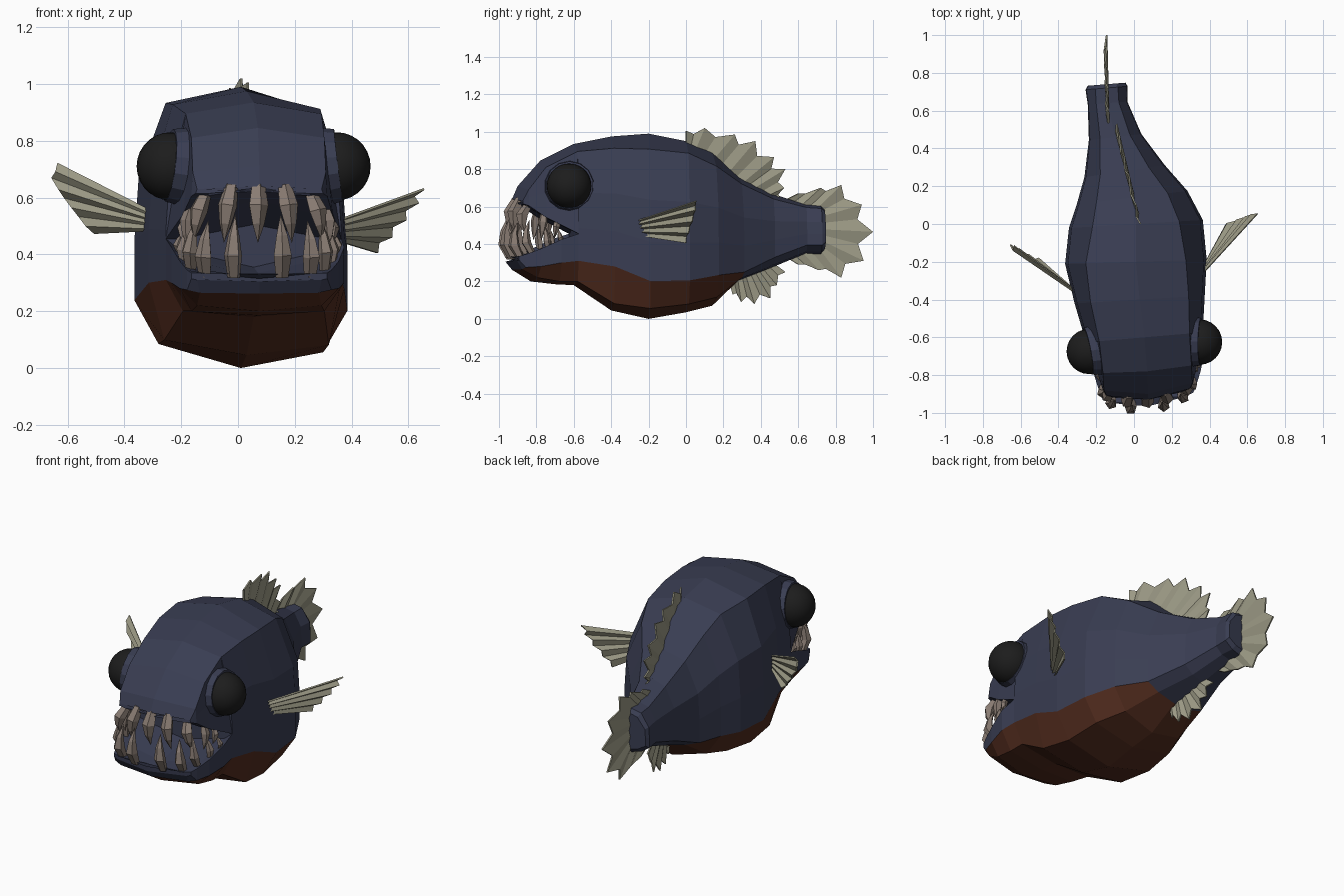
import bpy, bmesh, math
from mathutils import Vector, Matrix


def material(name, rgb):
    m = bpy.data.materials.new(name)
    m.diffuse_color = (*rgb, 1)
    return m


SKIN = material("skin_blue", (0.041, 0.047, 0.085))
BELLY = material("belly_brown", (0.085, 0.025, 0.013))
FIN = material("fin_olive", (0.33, 0.32, 0.235))
TOOTH = material("tooth_bone", (0.25, 0.20, 0.17))
EYE = material("eye_black", (0.012, 0.012, 0.012))


def finish(name, bm, mats, smooth=False):
    bmesh.ops.recalc_face_normals(bm, faces=bm.faces)
    me = bpy.data.meshes.new(name)
    for f in bm.faces:
        f.smooth = smooth
    bm.to_mesh(me)
    bm.free()
    for m in mats:
        me.materials.append(m)
    ob = bpy.data.objects.new(name, me)
    bpy.context.collection.objects.link(ob)
    return ob


def place(u, y, z, cx=0.07, yaw=0.085):
    """Point at sideways offset u on the gently bent body axis."""
    return Vector((cx + u * math.cos(yaw), y + u * math.sin(yaw), z))


def loft(name, rings, belly_from, belly_rings, caps):
    """rings: (y, cx, yaw, bow, roll, half profile of (u, z) from top to bottom)"""
    bm = bmesh.new()
    loops = []
    for y, cx, yaw, bow, roll, half in rings:
        full = half + [(-u, z) for u, z in reversed(half[1:-1])]
        loops.append([bm.verts.new(place(u, y + bow * u * u, z - roll * u, cx, yaw)) for u, z in full])
    n = len(loops[0])
    for j in range(len(loops) - 1):
        for i in range(n):
            k = (i + 1) % n
            f = bm.faces.new((loops[j][i], loops[j][k], loops[j + 1][k], loops[j + 1][i]))
            f.material_index = int(belly_from <= i < n - belly_from and j < belly_rings)
    for c in caps:
        bm.faces.new(loops[c])
    return finish(name, bm, (SKIN, BELLY))


# Body: y, centre x, yaw, roll, top z, top half width, corner z, half width, belly line z, low half width, low z, bottom z
body = [
    (-0.60, 0.055, 0.085, 0, 0.935, 0.24, 0.895, 0.31, 0.31, 0.25, 0.20, 0.18),
    (-0.40, 0.03, 0.06, 0.03, 0.975, 0.26, 0.92, 0.345, 0.29, 0.29, 0.09, 0.045),
    (-0.20, 0.01, 0.03, 0.05, 0.99, 0.265, 0.92, 0.375, 0.22, 0.29, 0.07, 0.00),
    (0.00, 0.01, 0.06, 0.04, 0.95, 0.23, 0.895, 0.355, 0.22, 0.27, 0.09, 0.035),
    (0.14, -0.01, 0.12, 0.02, 0.89, 0.19, 0.82, 0.295, 0.24, 0.21, 0.12, 0.07),
    (0.28, -0.05, 0.15, 0, 0.76, 0.13, 0.72, 0.215, 0.25, 0.13, 0.22, 0.205),
    (0.46, -0.10, 0.12, 0, 0.67, 0.08, 0.64, 0.14, 0.33, 0.08, 0.29, 0.275),
    (0.64, -0.14, 0.08, 0, 0.61, 0.06, 0.595, 0.105, 0.395, 0.06, 0.36, 0.35),
    (0.72, -0.145, 0.08, 0, 0.605, 0.06, 0.59, 0.112, 0.395, 0.06, 0.36, 0.345),
    (0.74, -0.145, 0.08, 0, 0.585, 0.05, 0.57, 0.10, 0.41, 0.05, 0.38, 0.37),
]
loft("body", [(y, cx, yaw, 0, roll, [(0, zt), (a, zc), (w * 0.96, zc * 0.62 + zb * 0.38),
                                     (w, zc * 0.3 + zb * 0.7), (w, zb), (b, zl), (0, z0)])
              for y, cx, yaw, roll, zt, a, zc, w, zb, b, zl, z0 in body], 4, 5, (0, -1))

# Upper head: y, centre x, bow, top z, top half width, corner z, half width, lip z, palate rise
upper = [
    (-0.60, 0.055, 0, 0.935, 0.24, 0.895, 0.31, 0.455, 0.05),
    (-0.78, 0.07, 0.2, 0.845, 0.235, 0.81, 0.265, 0.54, 0.05),
    (-0.90, 0.075, 0.7, 0.71, 0.235, 0.69, 0.24, 0.605, 0.03),
    (-0.93, 0.075, 0.8, 0.64, 0.22, 0.63, 0.225, 0.615, 0.005),
]
loft("upper_head", [(y, cx, 0.085, bow, 0, [(0, zt), (a, zc), ((a + w) / 2, (zc + lip) / 2),
                                            (w, lip), (w - 0.05, lip), (0, lip + rise)])
                    for y, cx, bow, zt, a, zc, w, lip, rise in upper], 9, 0, (-1,))

# Lower jaw: y, centre x, bow, lip z, floor drop, half width, belly line z, low half width, low z, bottom z
lower = [
    (-0.60, 0.055, 0, 0.455, 0.10, 0.31, 0.31, 0.25, 0.20, 0.18),
    (-0.70, 0.07, 0.1, 0.425, 0.09, 0.305, 0.30, 0.235, 0.20, 0.185),
    (-0.83, 0.075, 0.4, 0.375, 0.06, 0.28, 0.28, 0.22, 0.22, 0.20),
    (-0.93, 0.075, 0.8, 0.345, 0.03, 0.255, 0.275, 0.21, 0.265, 0.262),
    (-0.965, 0.075, 0.9, 0.335, 0.005, 0.24, 0.315, 0.22, 0.31, 0.305),
]
loft("lower_jaw", [(y, cx, 0.085, bow, 0, [(0, lip - dr), (w - 0.05, lip - dr * 0.4), (w, lip),
                                           (w, zb), (b, zl), (0, z0)])
                   for y, cx, bow, lip, dr, w, zb, b, zl, z0 in lower], 3, 3, (-1,))

# Eyes and their raised sockets
for side, label in ((1, "right"), (-1, "left")):
    bm = bmesh.new()
    bmesh.ops.create_uvsphere(bm, u_segments=24, v_segments=14, radius=0.12,
                              matrix=Matrix.Translation(place(side * 0.293, -0.65, 0.71, 0.055)))
    finish(label + "_eye", bm, (EYE,), True)
    bm = bmesh.new()
    axis = Vector((side, -0.1 + 0.085 * side, 0.12))
    rot = axis.to_track_quat('Z', 'Y').to_matrix().to_4x4()
    bmesh.ops.create_cone(bm, segments=14, radius1=0.142, radius2=0.128, depth=0.075, cap_ends=True,
                          matrix=Matrix.Translation(place(side * 0.262, -0.645, 0.71, 0.055)) @ rot)
    finish(label + "_eye_socket", bm, (SKIN,))


# Teeth: five-sided spikes that swell just above the root, then taper
def tooth(bm, root, tip, r, bulge):
    axis = tip - root
    rot = axis.to_track_quat('Z', 'Y')
    loops = []
    for t, s, out in ((-0.08, 0.7, 0), (0.3, 1.0, 1), (0.65, 0.62, 0.8)):
        c = root + axis * t + bulge * out
        loops.append([bm.verts.new(c + rot @ Vector((math.cos(k * math.tau / 5), math.sin(k * math.tau / 5), 0)) * r * s)
                      for k in range(5)])
    top = bm.verts.new(tip)
    for k in range(5):
        m = (k + 1) % 5
        for lo, hi in zip(loops, loops[1:]):
            bm.faces.new((lo[k], lo[m], hi[m], hi[k]))
        bm.faces.new((loops[2][k], loops[2][m], top))
    bm.faces.new(loops[0])


def tooth_row(name, specs):
    """specs: root u, root y, root z, tip u, tip z, radius; repeated on both sides"""
    bm = bmesh.new()
    for u, y, z, ut, zt, r in specs:
        for s in ((1, -1) if u else (1,)):
            tooth(bm, place(s * u, y, z), place(s * ut, y - 0.015, zt), r,
                  Vector((s * u * 0.05, -0.03 if y < -0.83 else 0, 0)))
    finish(name, bm, (TOOTH,))


tooth_row("upper_teeth", [(0, -0.905, 0.63, 0, 0.44, 0.037), (0.095, -0.895, 0.63, 0.12, 0.44, 0.035),
                          (0.19, -0.86, 0.60, 0.225, 0.45, 0.033), (0.235, -0.78, 0.56, 0.245, 0.42, 0.026),
                          (0.255, -0.71, 0.52, 0.255, 0.43, 0.020)])
tooth_row("lower_teeth", [(0.085, -0.935, 0.335, 0.08, 0.54, 0.033), (0.185, -0.90, 0.335, 0.175, 0.52, 0.032),
                          (0.235, -0.84, 0.355, 0.215, 0.53, 0.027), (0.26, -0.76, 0.38, 0.24, 0.50, 0.022),
                          (0.275, -0.69, 0.41, 0.26, 0.48, 0.016)])


# Fins: rays joined by a pleated, notched web
def fin(name, rays, pleat, notch):
    bm = bmesh.new()
    rays = [(Vector(b), Vector(t)) for b, t in rays]
    cols = []
    for i, (b, t) in enumerate(rays):
        cols.append((b, t))
        if i < len(rays) - 1:
            b2, t2 = rays[i + 1]
            mb, mt = (b + b2) / 2, (t + t2) / 2
            nrm = (t - b).cross(t2 - t).normalized() * pleat
            cols.append((mb + nrm * 0.5, mt + (mb - mt) * notch + nrm))
    verts = [(bm.verts.new(b), bm.verts.new(t)) for b, t in cols]
    for p, q in zip(verts, verts[1:]):
        bm.faces.new((p[0], p[1], q[1], q[0]))
    ob = finish(name, bm, (FIN,))
    mod = ob.modifiers.new("thickness", 'SOLIDIFY')
    mod.thickness = 0.008
    mod.offset = 0


def median_fin(name, outline, x_at, notch):
    fin(name, [((x_at(by), by, bz), (x_at(ty), ty, tz)) for by, bz, ty, tz in outline], 0.014, notch)


median_fin("dorsal_fin", [(0.0, 0.90, 0.0, 1.005), (0.04, 0.88, 0.10, 1.02), (0.12, 0.82, 0.26, 0.985),
                          (0.20, 0.75, 0.37, 0.95), (0.27, 0.70, 0.47, 0.865),
                          (0.32, 0.67, 0.53, 0.80), (0.40, 0.64, 0.525, 0.70), (0.46, 0.63, 0.50, 0.65)],
           lambda y: 0.035 - 0.24 * y, 0.2)
median_fin("anal_fin", [(0.22, 0.25, 0.25, 0.13), (0.27, 0.25, 0.295, 0.09), (0.31, 0.26, 0.365, 0.08),
                        (0.35, 0.28, 0.45, 0.11), (0.39, 0.29, 0.485, 0.18), (0.45, 0.31, 0.53, 0.25)],
           lambda y: -0.01 - 0.2 * y, 0.2)
median_fin("tail_fin", [(0.50, 0.62, 0.60, 0.67), (0.60, 0.59, 0.72, 0.70), (0.69, 0.58, 0.83, 0.715),
                        (0.70, 0.54, 0.94, 0.61), (0.70, 0.48, 1.0, 0.465), (0.70, 0.43, 0.95, 0.31),
                        (0.70, 0.39, 0.83, 0.22), (0.61, 0.37, 0.71, 0.26), (0.52, 0.34, 0.60, 0.29)],
           lambda y: -0.12 - 0.025 * y, 0.2)


# Side fins, swept back and up: base point, base height, ray tips
def side_fin(name, x, y, z, height, tips):
    fin(name, [((x, y, z - height * i / (len(tips) - 1)), t) for i, t in enumerate(tips)], 0.018, 0.04)


side_fin("right_pectoral_fin", 0.34, -0.29, 0.515, 0.065,
         [(0.655, 0.055, 0.63), (0.635, 0.05, 0.58), (0.59, 0.035, 0.52), (0.54, 0.015, 0.46), (0.49, 0.0, 0.405)])
side_fin("left_pectoral_fin", -0.30, -0.36, 0.55, 0.065,
         [(-0.635, -0.115, 0.72), (-0.655, -0.11, 0.67), (-0.61, -0.13, 0.60), (-0.56, -0.16, 0.535),
          (-0.505, -0.18, 0.475)])
